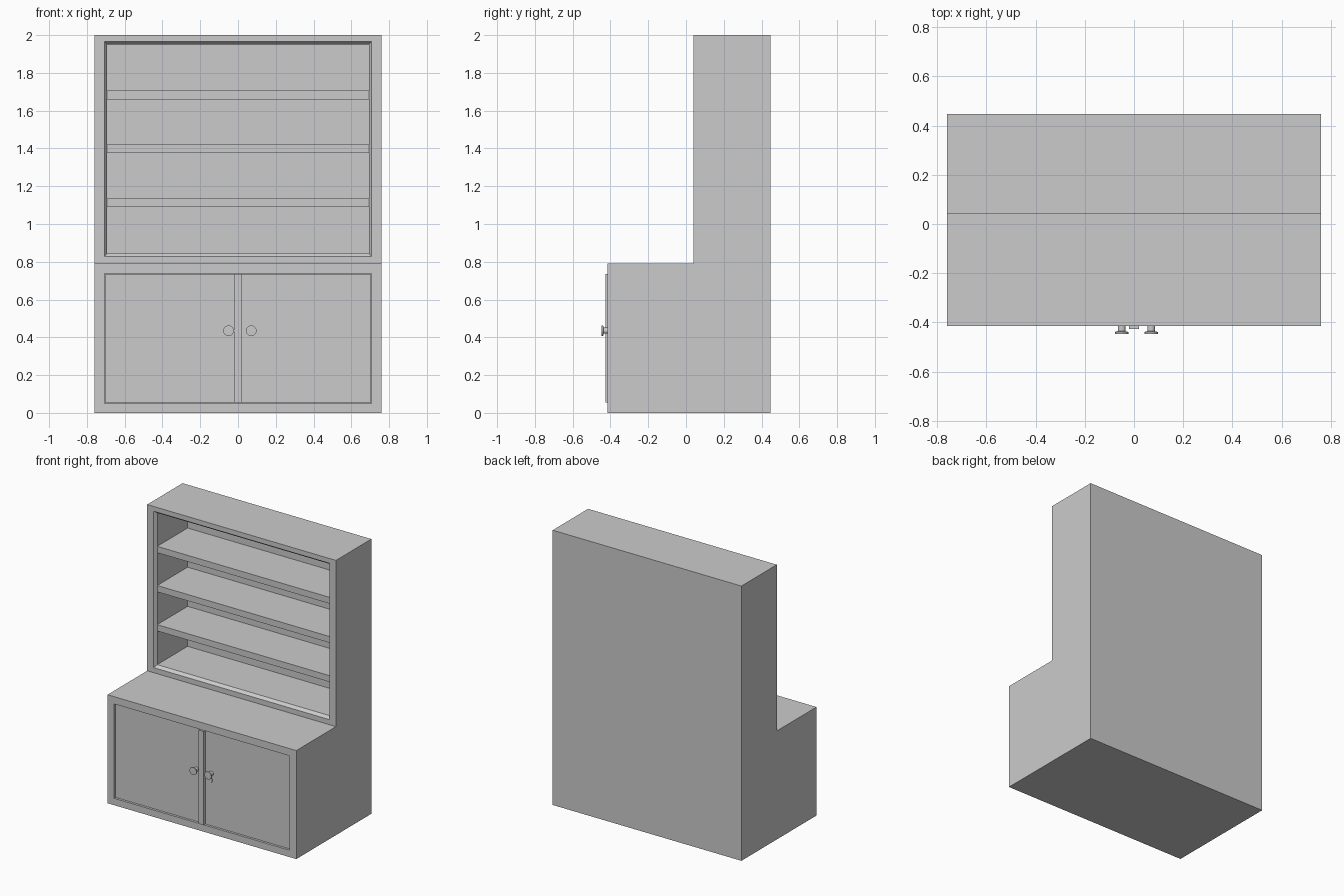
import bpy, bmesh
from math import pi

if "Cube" in bpy.data.objects:
    bpy.data.objects.remove(bpy.data.objects["Cube"])

W, BACK, STEP, FRONT = 0.76, 0.448, 0.041, -0.415
COUNTER, TOP = 0.79, 2.0


def finish(name, bm):
    bmesh.ops.remove_doubles(bm, verts=bm.verts, dist=1e-5)
    bmesh.ops.recalc_face_normals(bm, faces=bm.faces)
    mesh = bpy.data.meshes.new(name)
    bm.to_mesh(mesh)
    bm.free()
    ob = bpy.data.objects.new(name, mesh)
    bpy.context.collection.objects.link(ob)
    return ob


def box(name, x0, x1, y0, y1, z0, z1):
    bm = bmesh.new()
    bmesh.ops.create_cube(bm, size=1)
    for v in bm.verts:
        v.co = ((x0 + x1) / 2 + v.co.x * (x1 - x0),
                (y0 + y1) / 2 + v.co.y * (y1 - y0),
                (z0 + z1) / 2 + v.co.z * (z1 - z0))
    return finish(name, bm)


def rings(bm, sections, cap):
    """Join rectangular loops (y, half width, z low, z high) from front to back."""
    loops = [[bm.verts.new(p) for p in ((-w, y, a), (w, y, a), (w, y, b), (-w, y, b))]
             for y, w, a, b in sections]
    for p, q in zip(loops, loops[1:]):
        for i in range(4):
            j = (i + 1) % 4
            bm.faces.new((p[i], p[j], q[j], q[i]))
    if cap:
        bm.faces.new(loops[-1])


# Cabinet carcass: stepped side profile, extruded across, with framed fronts
bm = bmesh.new()
profile = [(BACK, 0), (FRONT, 0), (FRONT, COUNTER), (STEP, COUNTER), (STEP, TOP), (BACK, TOP)]
left, right = ([bm.verts.new((x, y, z)) for y, z in profile] for x in (-W, W))
bm.faces.new(left)
bm.faces.new(right)
for i in (0, 2, 4, 5):          # bottom, counter, top, back
    j = (i + 1) % 6
    bm.faces.new((left[i], left[j], right[j], right[i]))
# Upper opening with chamfered frame
rings(bm, [(STEP, W, COUNTER, TOP), (STEP, 0.708, 0.827, 1.965),
           (0.061, 0.693, 0.845, 1.95), (0.41, 0.693, 0.845, 1.95)], True)
# Lower door recess
rings(bm, [(FRONT, W, 0, COUNTER), (FRONT, 0.707, 0.05, 0.737),
           (-0.38, 0.707, 0.05, 0.737)], True)
finish("cabinet_carcass", bm)

# Shelves
for i, z in enumerate((1.09, 1.375, 1.66)):
    box(f"shelf_{i + 1}", -0.693, 0.693, 0.061, 0.41, z, z + 0.046)

# Doors and the strip covering the gap between them
box("left_door", -0.703, -0.001, -0.405, -0.38, 0.054, 0.733)
box("right_door", 0.001, 0.703, -0.405, -0.38, 0.054, 0.733)
box("door_strip", -0.021, 0.021, -0.426, -0.404, 0.054, 0.735)


# Turned knobs: stem with a flat disc
def knob(name, x, z):
    outline = [(0.016, -0.404), (0.016, -0.436), (0.028, -0.439), (0.028, -0.447), (0, -0.448)]
    bm = bmesh.new()
    vs = [bm.verts.new((x + r, y, z)) for r, y in outline]
    edges = [bm.edges.new(e) for e in zip(vs, vs[1:])]
    bmesh.ops.spin(bm, geom=vs + edges, cent=(x, 0, z), axis=(0, 1, 0),
                   angle=2 * pi, steps=24, use_duplicate=False)
    ob = finish(name, bm)
    bpy.ops.object.select_all(action='DESELECT')
    ob.select_set(True)
    bpy.context.view_layer.objects.active = ob
    bpy.ops.object.shade_smooth_by_angle(angle=pi / 6)


knob("left_knob", -0.05, 0.435)
knob("right_knob", 0.07, 0.435)

# Keyhole plate: small rounded slot under the right knob
bm = bmesh.new()
bmesh.ops.create_cone(bm, cap_ends=True, segments=12, radius1=1, radius2=1, depth=1)
for v in bm.verts:
    v.co = (0.07 + v.co.x * 0.007, -0.407 + v.co.z * 0.006, 0.387 + v.co.y * 0.017)
finish("keyhole_plate", bm)
